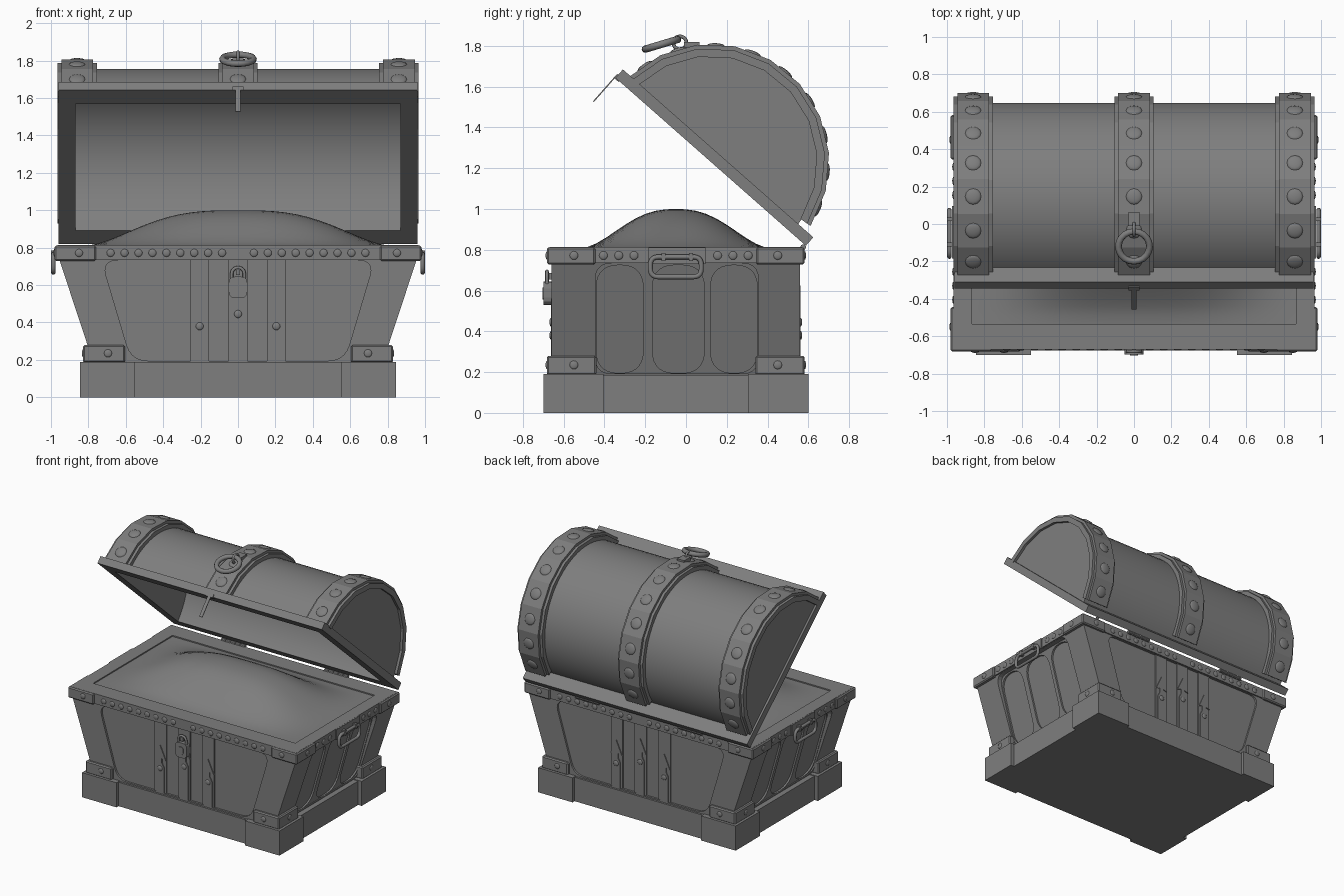
import bpy, bmesh, math
from mathutils import Vector, Matrix

if "Cube" in bpy.data.objects:
    bpy.data.objects.remove(bpy.data.objects["Cube"], do_unlink=True)

grey = bpy.data.materials.new("plain_grey")
grey.use_nodes = True
colour = (0.21, 0.21, 0.21, 1)
grey.diffuse_color = colour
grey.node_tree.nodes["Principled BSDF"].inputs["Base Color"].default_value = colour

CY = -0.05                                   # depth centre of the chest
LID = Matrix.Translation((0, 0.588, 0.82)) @ Matrix.Rotation(math.radians(-41.4), 4, 'X')
WORLD = Matrix.Identity(4)
SIDES = (-1, 1)
CORNERS = [(sx, sy) for sx in SIDES for sy in SIDES]


def activate(ob):
    bpy.ops.object.select_all(action='DESELECT')
    ob.select_set(True)
    bpy.context.view_layer.objects.active = ob


def finish(name, bm, m=WORLD, smooth=False):
    bmesh.ops.recalc_face_normals(bm, faces=bm.faces[:])
    bm.transform(m)
    me = bpy.data.meshes.new(name)
    bm.to_mesh(me)
    bm.free()
    me.materials.append(grey)
    ob = bpy.data.objects.new(name, me)
    bpy.context.collection.objects.link(ob)
    if smooth:
        activate(ob)
        bpy.ops.object.shade_smooth_by_angle(angle=math.radians(35))
    return ob


def prism(name, pts, f0, f1, m=WORLD):
    """Solid between two copies of a profile, each placed by a function."""
    bm = bmesh.new()
    a = [bm.verts.new(f0(*p)) for p in pts]
    b = [bm.verts.new(f1(*p)) for p in pts]
    bm.faces.new(a)
    bm.faces.new(b[::-1])
    for i in range(len(pts)):
        j = (i + 1) % len(pts)
        bm.faces.new((a[i], a[j], b[j], b[i]))
    return finish(name, bm, m)


def along_x(name, pts, x0, x1, m=WORLD):
    return prism(name, pts, lambda y, z: (x0, y, z), lambda y, z: (x1, y, z), m)


def along_y(name, pts, y0, y1):
    return prism(name, pts, lambda x, z: (x, y0, z), lambda x, z: (x, y1, z))


def rect(a0, a1, b0, b1):
    return [(a0, b0), (a1, b0), (a1, b1), (a0, b1)]


def box(name, x, y, z, m=WORLD, bevel=0):
    ob = along_x(name, rect(*y, *z), x[0], x[1], m)
    if bevel:
        activate(ob)
        mod = ob.modifiers.new("bevel", 'BEVEL')
        mod.width, mod.segments = bevel, 1
        bpy.ops.object.modifier_apply(modifier=mod.name)
    return ob


def cut(ob, *cutters):
    activate(ob)
    for c in cutters:
        mod = ob.modifiers.new("cut", 'BOOLEAN')
        mod.operation, mod.object, mod.solver = 'DIFFERENCE', c, 'EXACT'
        bpy.ops.object.modifier_apply(modifier=mod.name)


def rounded(pts, r, n=5):
    """Round every corner of a polygon."""
    out = []
    pts = [Vector(p) for p in pts]
    for i, p in enumerate(pts):
        a = p + (pts[i - 1] - p).normalized() * r
        b = p + (pts[(i + 1) % len(pts)] - p).normalized() * r
        out += [tuple(a.lerp(p, k / n).lerp(p.lerp(b, k / n), k / n)) for k in range(n + 1)]
    return out


def tube(name, pts, r, cyclic=True):
    cu = bpy.data.curves.new(name, 'CURVE')
    cu.dimensions, cu.bevel_depth, cu.bevel_resolution = '3D', r, 2
    sp = cu.splines.new('POLY')
    sp.points.add(len(pts) - 1)
    for p, co in zip(sp.points, pts):
        p.co = (*co, 1)
    sp.use_cyclic_u = cyclic
    cu.use_fill_caps = True
    cu.materials.append(grey)
    ob = bpy.data.objects.new(name, cu)
    bpy.context.collection.objects.link(ob)
    activate(ob)
    bpy.ops.object.convert(target='MESH')
    bpy.ops.object.shade_smooth_by_angle(angle=math.radians(50))


def studs(name, places, r, h, m=WORLD):
    """Flattened round nail heads at (position, normal) pairs."""
    bm = bmesh.new()
    for pos, nrm in places:
        t = Matrix.Translation(pos) @ Vector(nrm).to_track_quat('Z', 'Y').to_matrix().to_4x4()
        bmesh.ops.create_uvsphere(bm, u_segments=12, v_segments=8, radius=1,
                                  matrix=t @ Matrix.Diagonal((r, r, h, 1)))
    finish(name, bm, m, True)


# Plinth with corner blocks
box("plinth", (-0.815, 0.815), (CY - 0.625, CY + 0.625), (0, 0.185))
for sx, sy in CORNERS:
    box("plinth_corner", (sx * 0.55, sx * 0.845), (CY + sy * 0.355, CY + sy * 0.65), (0, 0.19))


# Tapered body with recessed panels
def half_width(z):
    return 0.955 - 0.33 * (0.735 - z)


def side_cutter(name, pts, s, depth):
    """Cutter for a side recess that deepens towards the rim."""
    return prism(name, pts, lambda y, z: (s * (half_width(z) - depth - 0.05 * (z - 0.19)), y, z),
                 lambda y, z: (s * (half_width(z) + 0.1), y, z))


low, high = half_width(0.185), half_width(0.74)
body = along_y("body", [(-low, 0.185), (low, 0.185), (high, 0.74), (-high, 0.74)], CY - 0.61, CY + 0.61)
cutters = []
panel = rounded([(-0.57, 0.195), (0.57, 0.195), (0.73, 0.733), (-0.73, 0.733)], 0.09)
for s in SIDES:
    cutters.append(along_y("panel_cutter", panel, CY + s * 0.595, CY + s * 0.8))
    cutters.append(side_cutter("side_cutter", rounded(rect(-0.445, 0.355, 0.193, 0.734), 0.08), s, 0.008))
    for y0, y1 in ((-0.44, -0.21), (-0.165, 0.09), (0.12, 0.35)):
        cutters.append(side_cutter("oval_cutter", rounded(rect(y0, y1, 0.195, 0.725), 0.113, 7), s, 0.022))
cut(body, *cutters)

# Rim, corner brackets
opening = box("opening_cutter", (-0.865, 0.865), (CY - 0.485, CY + 0.485), (0.6, 1))
rim = box("rim", (-0.965, 0.965), (CY - 0.62, CY + 0.62), (0.735, 0.813))
cut(rim, opening)
for sx, sy in CORNERS:
    top = box("rim_bracket", (sx * 0.76, sx * 0.98), (CY + sy * 0.395, CY + sy * 0.632),
              (0.728, 0.812), bevel=0.008)
    cut(top, opening)
    box("foot_bracket", (sx * 0.605, sx * 0.828), (CY + sy * 0.39, CY + sy * 0.632),
        (0.185, 0.28), bevel=0.008)

# Nail heads on rim and brackets
nails = []
for sy in SIDES:
    for sx in SIDES:
        nails += [((sx * (0.085 + 0.0745 * i), CY + sy * 0.62, 0.772), (0, sy, 0)) for i in range(9)]
        nails += [((sx * 0.965, CY + sy * (0.205 + 0.075 * i), 0.772), (sx, 0, 0)) for i in range(3)]
        nails += [((sx * 0.85, CY + sy * 0.632, 0.772), (0, sy, 0)),
                  ((sx * 0.695, CY + sy * 0.632, 0.235), (0, sy, 0)),
                  ((sx * 0.98, CY + sy * 0.5, 0.772), (sx, 0, 0)),
                  ((sx * 0.828, CY + sy * 0.5, 0.235), (sx, 0, 0))]
studs("rim_nails", nails, 0.021, 0.007)

# Straps with arrow-headed plates, front and back
half_arrow = [(0.035, 0.19), (0.035, 0.39), (0.016, 0.425), (0.016, 0.46), (0.05, 0.45), (0, 0.56)]
arrow = half_arrow + [(-x, z) for x, z in half_arrow[-2::-1]]
for s in SIDES:
    for x in (-0.205, 0, 0.205):
        lift = 0.065 if x == 0 else 0
        box("strap", (x - 0.05, x + 0.05), (CY + s * 0.58, CY + s * 0.605), (0.19, 0.735))
        shape = [(x + a, b + (lift if b > 0.2 else 0)) for a, b in arrow]
        along_y("strap_arrow", shape, CY + s * 0.6, CY + s * 0.612)
        studs("strap_nail", [((x, CY + s * 0.612, 0.38 + lift), (0, s, 0))], 0.021, 0.008)

# Padlock on the front
along_y("padlock_body", rounded(rect(-0.05, 0.05, 0.53, 0.645), 0.035, 3), -0.698, -0.66)
along_y("padlock_plate", rounded(rect(-0.022, 0.022, 0.555, 0.615), 0.02, 3), -0.703, -0.69)
arc = [(0.034 * math.cos(math.pi * i / 8), -0.682, 0.66 + 0.034 * math.sin(math.pi * i / 8)) for i in range(9)]
tube("padlock_shackle", [(0.034, -0.682, 0.63)] + arc + [(-0.034, -0.682, 0.63)], 0.009, False)
box("padlock_staple", (-0.012, 0.012), (-0.69, -0.64), (0.655, 0.685))

# Side handles
for s in SIDES:
    box("handle_plate", (s * 0.95, s * 0.974), (-0.185, 0.095), (0.73, 0.812))
    loop = rounded(rect(-0.175, 0.075, 0.667, 0.765), 0.04)
    tube("side_handle", [(s * 0.987, y, z) for y, z in loop], 0.012)
    for y in (-0.11, 0.025):
        box("handle_clip", (s * 0.96, s), (y - 0.01, y + 0.01), (0.745, 0.785))

# Heaped contents
bm = bmesh.new()
bmesh.ops.create_grid(bm, x_segments=28, y_segments=20, size=1)
for v in bm.verts:
    u, w = (0.5 + 0.5 * math.cos(math.pi * abs(c) ** p) for c, p in ((v.co.x, 1.5), (v.co.y, 1.25)))
    v.co = (v.co.x * 0.868, CY + v.co.y * 0.488, 0.804 + 0.196 * u * w)
finish("contents", bm, smooth=True)

# Hinges
for s in SIDES:
    hinge = [(0.575 + 0.014 * math.cos(i * math.pi / 5), 0.813 + 0.014 * math.sin(i * math.pi / 5)) for i in range(10)]
    for k in range(5):
        x = s * 0.44 - 0.1 + 0.041 * k
        along_x("hinge_knuckle", hinge, x, x + 0.036)


# Lid, modelled closed in hinge space and swung open
def arc_pts(r, start, end, n):
    angles = [math.radians(start + (end - start) * i / n) for i in range(n + 1)]
    return [(-0.62 - r * math.sin(a), r * math.cos(a)) for a in angles]


cavity = along_x("cavity_cutter", arc_pts(0.512, -90, 90, 32) + [(-1.132, -0.1), (-0.108, -0.1)],
                 -0.87, 0.87, LID)
frame = box("lid_frame", (-0.96, 0.96), (-1.245, 0), (0, 0.055), LID)
dome = along_x("lid_dome", arc_pts(0.525, -88, 88, 32), -0.945, 0.945, LID)
for ob in (frame, dome):
    cut(ob, cavity)
    activate(ob)
    bpy.ops.object.shade_smooth_by_angle(angle=math.radians(30))
for c in cutters + [opening, cavity]:
    bpy.data.objects.remove(c, do_unlink=True)

# Faceted lid bands with large nail heads
STEP = 18.5
for x in (-0.86, 0, 0.86):
    for name, half, r in (("lid_band", 0.105, 0.56), ("lid_band_top", 0.085, 0.58)):
        ring = arc_pts(r, -4.5 * STEP + 2, 4.5 * STEP + 2, 9) + arc_pts(0.52, 85, -81, 9)
        along_x(name, ring, x - half, x + half, LID)
    heads = []
    for i in range(-4, 5):
        a = math.radians(i * STEP + 2)
        n = Vector((0, -math.sin(a), math.cos(a)))
        heads.append((Vector((x, -0.62, 0)) + n * 0.572, n))
    studs("lid_nails", heads, 0.043, 0.012, LID)

# Hasp tongue hanging from the lid edge
box("hasp_head", (-0.03, 0.03), (-1.252, -1.22), (-0.005, 0.02), LID)
box("hasp_tongue", (-0.013, 0.013), (-1.252, -1.246), (-0.16, 0.01), LID)

# Pull ring on the lid
turn = [i * math.tau / 20 for i in range(20)]
tube("pull_ring", [(0.083 * math.cos(t), -0.12 + 0.08 * math.sin(t), 1.808 + 0.024 * math.sin(t)) for t in turn], 0.018)
box("ring_plate", (-0.03, 0.03), (-0.01, 0.065), (1.785, 1.82))
tube("ring_staple", [(0, -0.03 + 0.032 * math.cos(t), 1.815 + 0.032 * math.sin(t)) for t in turn], 0.009)
